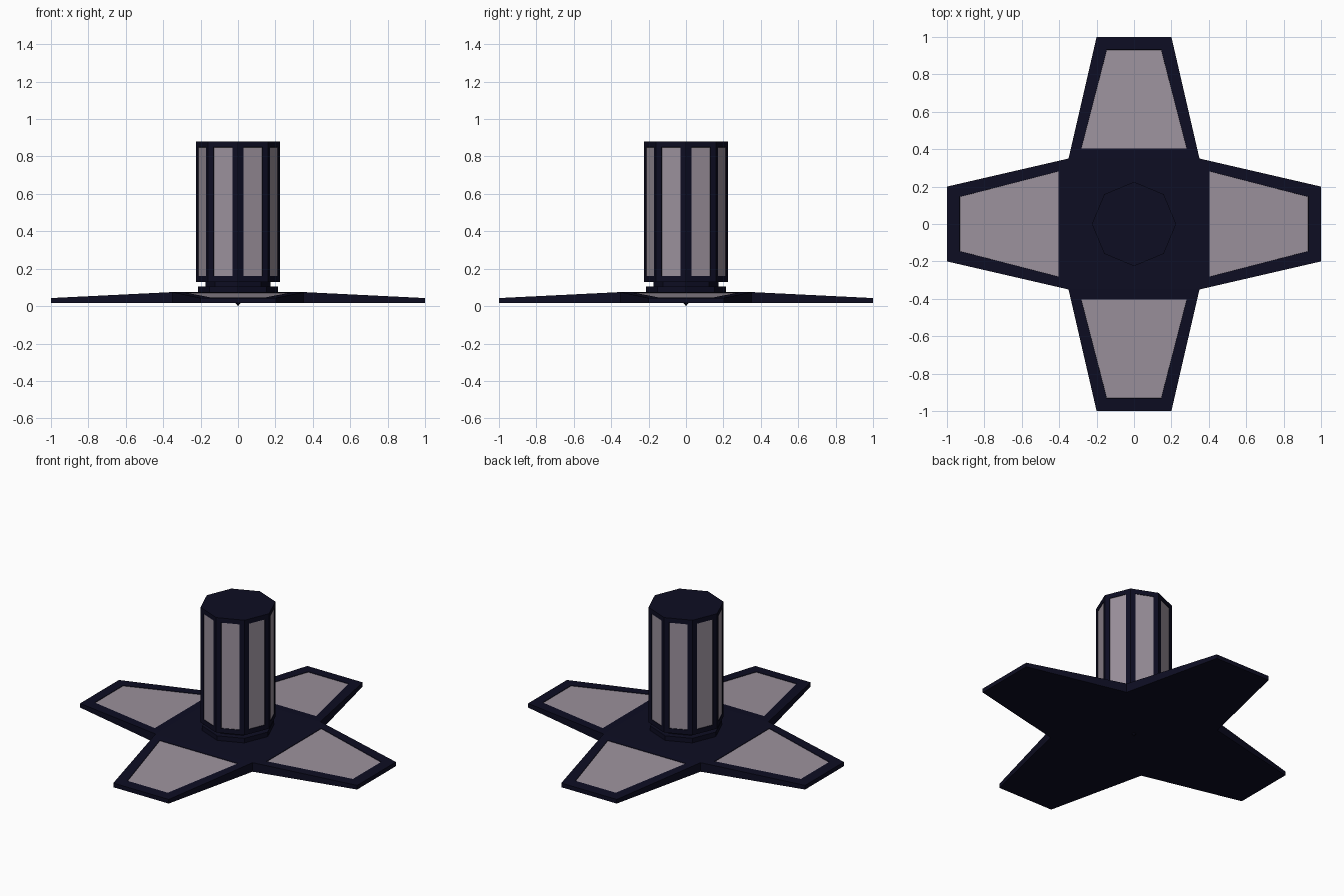
import bpy, bmesh, math
from mathutils import Vector

if "Cube" in bpy.data.objects:
    bpy.data.objects.remove(bpy.data.objects["Cube"])


def material(name, rgb):
    m = bpy.data.materials.new(name)
    m.diffuse_color = (*rgb, 1)
    m.use_nodes = True
    m.node_tree.nodes["Principled BSDF"].inputs["Base Color"].default_value = m.diffuse_color
    return m


NAVY = material("dark navy", (0.004, 0.004, 0.016))
PANEL = material("pale mauve grey", (0.33, 0.285, 0.335))


def finish(name, bm):
    bm.normal_update()
    mesh = bpy.data.meshes.new(name)
    bm.to_mesh(mesh)
    bm.free()
    mesh.materials.append(NAVY)
    mesh.materials.append(PANEL)
    ob = bpy.data.objects.new(name, mesh)
    bpy.context.collection.objects.link(ob)
    return ob


def inset_panels(bm, faces, border):
    # Each chosen face gets a dark border and a barely sunken light panel
    bm.normal_update()
    bmesh.ops.inset_individual(bm, faces=faces, thickness=border)
    bmesh.ops.inset_individual(bm, faces=faces, thickness=0.001, depth=-0.003)
    for f in faces:
        f.material_index = 1


def octagon(name, radius, z0, z1):
    bm = bmesh.new()
    ring = [bm.verts.new((radius * math.cos(i * math.pi / 4),
                          radius * math.sin(i * math.pi / 4), z0)) for i in range(8)]
    bottom = bm.faces.new(ring)
    ext = bmesh.ops.extrude_face_region(bm, geom=[bottom], use_keep_orig=True)
    bmesh.ops.translate(bm, vec=(0, 0, z1 - z0),
                        verts=[v for v in ext["geom"] if isinstance(v, bmesh.types.BMVert)])
    bmesh.ops.recalc_face_normals(bm, faces=bm.faces)
    return bm


# Four-armed star base: flat hub, arms that taper and slope to the tips
BOTTOM, HUB_TOP, TIP_TOP = 0.016, 0.075, 0.043
bm = bmesh.new()


def turned(x, y, z, k):
    for _ in range(k):
        x, y = -y, x
    return bm.verts.new((x, y, z))


hub = [turned(0.35, -0.35, HUB_TOP, k) for k in range(4)]
hub_low = [turned(0.35, -0.35, BOTTOM, k) for k in range(4)]
bm.faces.new(hub)
bm.faces.new(hub_low[::-1])
arm_tops = []
for k in range(4):
    a, b = hub[k], hub[(k + 1) % 4]
    al, bl = hub_low[k], hub_low[(k + 1) % 4]
    c, d = turned(1, -0.2, TIP_TOP, k), turned(1, 0.2, TIP_TOP, k)
    cl, dl = turned(1, -0.2, BOTTOM, k), turned(1, 0.2, BOTTOM, k)
    arm_tops.append(bm.faces.new((a, c, d, b)))
    bm.faces.new((al, bl, dl, cl))
    bm.faces.new((al, cl, c, a))
    bm.faces.new((cl, dl, d, c))
    bm.faces.new((dl, bl, b, d))
bmesh.ops.recalc_face_normals(bm, faces=bm.faces)
inset_panels(bm, arm_tops, 0.087)
finish("star_base", bm)

# Collar and neck between base and column
finish("collar", octagon("collar", 0.215, 0.07, 0.105))
finish("neck", octagon("neck", 0.175, 0.10, 0.135))

# Eight-sided column with a panel on every side
bm = octagon("column", 0.225, 0.13, 0.88)
bm.normal_update()
inset_panels(bm, [f for f in bm.faces if abs(f.normal.z) < 0.5], 0.043)
finish("column", bm)

# Tiny pivot point under the hub
bm = bmesh.new()
bmesh.ops.create_cone(bm, cap_ends=True, segments=8, radius1=0.0, radius2=0.015, depth=0.018)
bmesh.ops.translate(bm, vec=(0, 0, 0.009), verts=bm.verts)
finish("pivot_point", bm)
